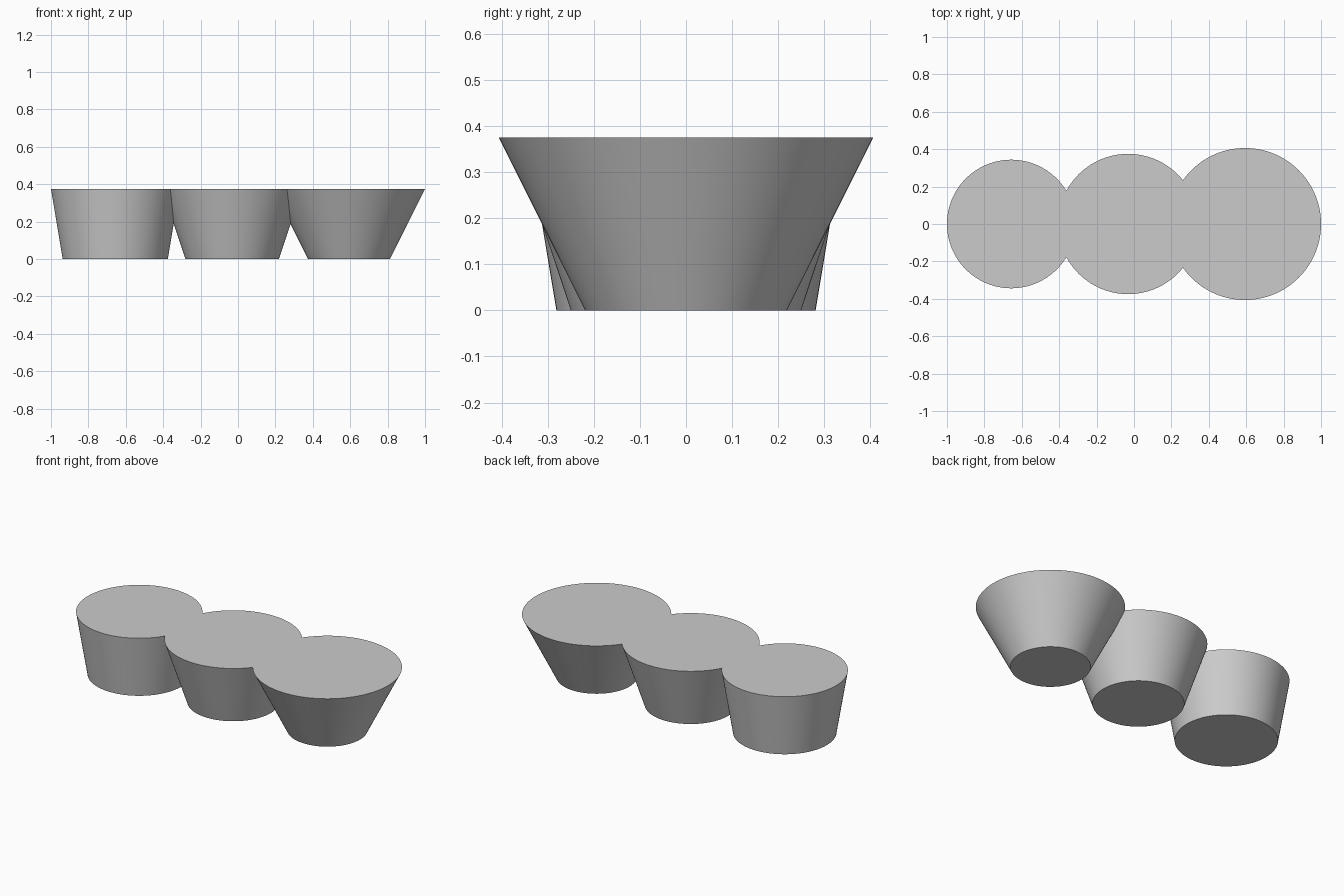
import bpy
import bmesh
from mathutils import Matrix

if "Cube" in bpy.data.objects:
    bpy.data.objects.remove(bpy.data.objects["Cube"])

HEIGHT = 0.375
MID_RADIUS = 0.3125   # all cups share this radius at half height
SIDES = 128

grey = bpy.data.materials.new("plain grey")
grey.diffuse_color = (0.6, 0.6, 0.6, 1.0)
grey.use_nodes = True
grey.node_tree.nodes["Principled BSDF"].inputs["Base Color"].default_value = grey.diffuse_color


def tapered_cup(name, x, flare):
    """Solid truncated cone, wider at the top by flare on each half."""
    bm = bmesh.new()
    bmesh.ops.create_cone(
        bm, cap_ends=True, cap_tris=False, segments=SIDES,
        radius1=MID_RADIUS - flare, radius2=MID_RADIUS + flare, depth=HEIGHT,
        matrix=Matrix.Translation((x, 0, HEIGHT / 2)))
    mesh = bpy.data.meshes.new(name)
    bm.to_mesh(mesh)
    bm.free()
    mesh.materials.append(grey)
    obj = bpy.data.objects.new(name, mesh)
    bpy.context.collection.objects.link(obj)
    return obj


# Three cups in a row, touching at half height and flaring more to the right
cups = [tapered_cup(name, -0.65625 + 2 * MID_RADIUS * i, (i + 1) / 32)
        for i, name in enumerate(("joined_cups", "middle_cup", "right_cup"))]

# Fuse the cups into one solid with a continuous flat top
body = cups[0]
bpy.context.view_layer.objects.active = body
body.select_set(True)
for cup in cups[1:]:
    union = body.modifiers.new("fuse", 'BOOLEAN')
    union.operation = 'UNION'
    union.solver = 'EXACT'
    union.object = cup
    bpy.ops.object.modifier_apply(modifier=union.name)
    bpy.data.objects.remove(cup)

# Smooth walls, sharp rims and seams
bpy.ops.object.shade_smooth_by_angle(angle=0.35)
